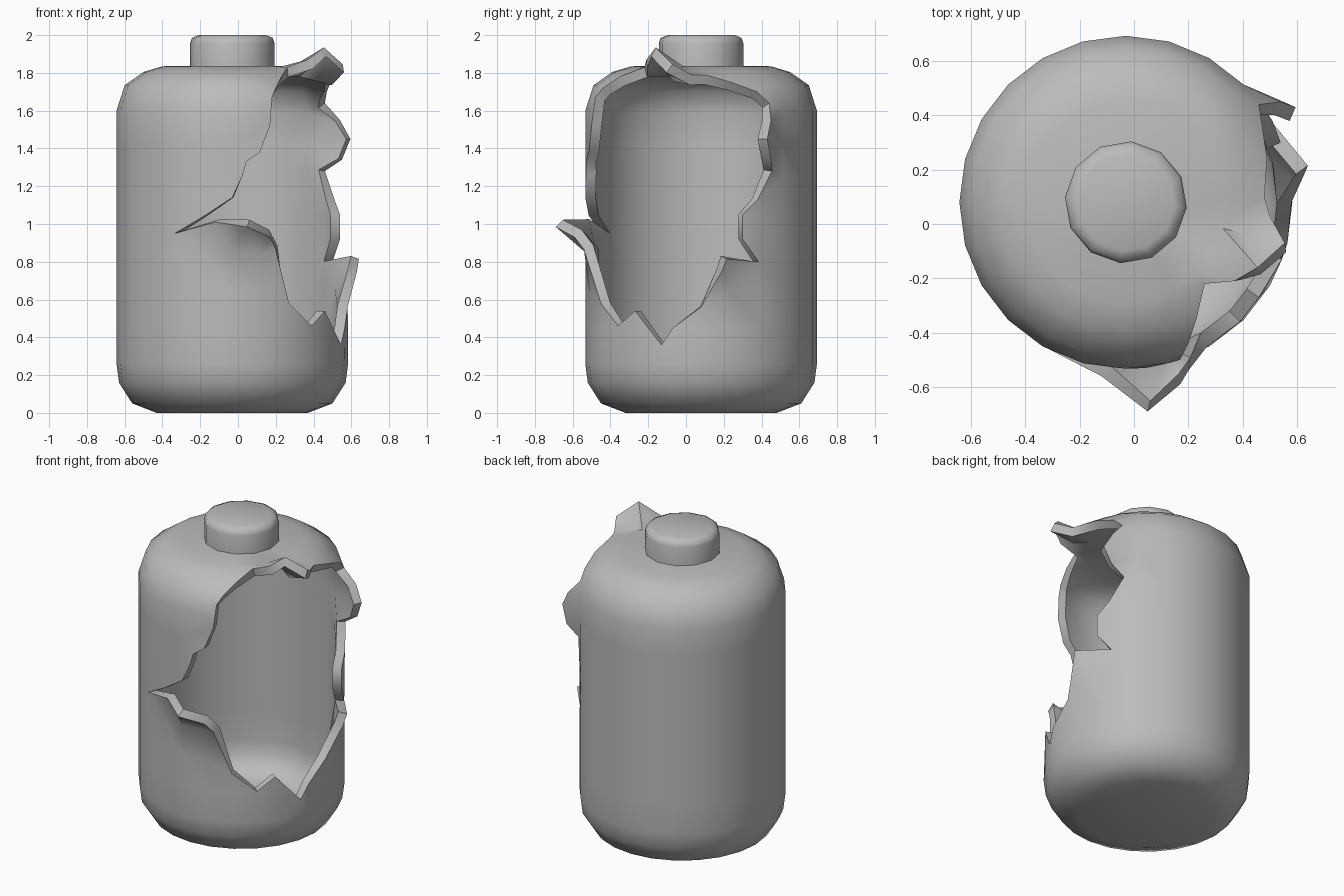
import bpy, bmesh
from math import radians, atan2, hypot, cos, sin
from mathutils import Vector
from mathutils.geometry import delaunay_2d_cdt, intersect_point_line

cube = bpy.data.objects.get("Cube")
if cube:
    bpy.data.objects.remove(cube)

AXIS = Vector((-0.03, 0.08, 0))
R = 0.613
SIDES = 24

grey = bpy.data.materials.new("plain_grey")
grey.use_nodes = True
grey.diffuse_color = (0.5, 0.5, 0.5, 1)
grey.node_tree.nodes["Principled BSDF"].inputs["Base Color"].default_value = grey.diffuse_color

# Tank half profile (radius, height), bottom pole to top pole
profile = [Vector(p) for p in (
    (0, 0), (0.4, 0), (0.53, 0.05), (0.6, 0.16), (R, 0.26), (R, 0.45), (R, 0.65), (R, 0.85),
    (R, 1.05), (R, 1.25), (R, 1.43), (R, 1.6), (0.57, 1.735), (0.47, 1.805), (0.37, 1.835), (0, 1.84))]
lengths = [0.0]
for a, b in zip(profile, profile[1:]):
    lengths.append(lengths[-1] + (b - a).length)

# Torn edge: up the front, over the shoulder, down the side, back along the bottom
tear = [Vector(p) for p in (
    (-.335, -.45, .95), (-.175, -.515, 1.045), (-.03, -.533, 1.14), (.025, -.53, 1.26),
    (.045, -.53, 1.33), (.115, -.515, 1.38), (.17, -.5, 1.52), (.18, -.48, 1.67),
    (.2, -.44, 1.72), (.23, -.35, 1.78), (.26, -.22, 1.83), (.37, -.21, 1.87),
    (.455, -.16, 1.935), (.555, -.07, 1.845), (.5, .03, 1.79), (.48, .1, 1.79),
    (.49, .24, 1.75), (.47, .375, 1.7), (.46, .44, 1.64), (.54, .45, 1.55),
    (.595, .43, 1.45), (.55, .45, 1.34), (.46, .455, 1.28), (.51, .38, 1.13),
    (.54, .3, 1.05), (.54, .3, .92), (.5, .385, .8), (.64, .215, .815),
    (.63, .19, .75), (.58, .08, .56), (.565, -.07, .45), (.545, -.13, .36),
    (.46, -.27, .54), (.39, -.36, .46), (.27, -.45, .58), (.2, -.54, .865),
    (.17, -.59, .93), (.05, -.69, .985), (-.12, -.56, 1.01))]


def closest(p, a, b):
    point, t = intersect_point_line(p, a, b)
    t = min(max(t, 0), 1)
    return (Vector(p) - a.lerp(b, t)).length, t


def unwrap(p):
    """Position in space to flat (around, along profile)."""
    d = p - AXIS
    rz = Vector((hypot(d.x, d.y), d.z))
    best = min((*closest(rz, profile[i], profile[i + 1]), i) for i in range(len(profile) - 1))
    _, t, i = best
    return Vector((atan2(d.y, d.x) * R, lengths[i] + t * (lengths[i + 1] - lengths[i])))


def wrap(q):
    """Flat (around, along profile) to a point on the tank."""
    i = max(k for k in range(len(profile) - 1) if lengths[k] <= q.y + 1e-5)
    r, z = profile[i].lerp(profile[i + 1], (q.y - lengths[i]) / (lengths[i + 1] - lengths[i]))
    return AXIS + Vector((r * cos(q.x / R), r * sin(q.x / R), z))


outline = [unwrap(p) for p in tear]
pairs = list(zip(outline, outline[1:] + outline[:1]))


def in_hole(q):
    hit = False
    for a, b in pairs:
        if (a.y > q.y) != (b.y > q.y) and q.x < a.x + (q.y - a.y) * (b.x - a.x) / (b.y - a.y):
            hit = not hit
    return hit


def finish(bm, name):
    mesh = bpy.data.meshes.new(name)
    bm.to_mesh(mesh)
    bm.free()
    ob = bpy.data.objects.new(name, mesh)
    bpy.context.collection.objects.link(ob)
    mesh.materials.append(grey)
    bpy.ops.object.select_all(action='DESELECT')
    ob.select_set(True)
    bpy.context.view_layer.objects.active = ob
    return ob


# Tank wall: flat grid with the hole outline, wrapped round the axis
grid = [Vector((radians(135 - 360 * k / SIDES) * R, s)) for k in range(SIDES + 1) for s in lengths]
grid = [q for q in grid if not in_hole(q) and min(closest(q, a, b)[0] for a, b in pairs) > 0.045]
n = len(outline)
flat, _, faces, source, _, _ = delaunay_2d_cdt(
    outline + grid, [(i, (i + 1) % n) for i in range(n)], [], 0, 1e-5)

bm = bmesh.new()
verts = []
for q, src in zip(flat, source):
    verts.append(bm.verts.new(tear[src[0]] if src and src[0] < n else wrap(q)))
for f in faces:
    if not in_hole(sum((flat[i] for i in f), Vector((0, 0))) / len(f)):
        bm.faces.new([verts[i] for i in f])
bmesh.ops.remove_doubles(bm, verts=bm.verts, dist=1e-4)
bmesh.ops.dissolve_degenerate(bm, edges=bm.edges, dist=1e-4)
bmesh.ops.delete(bm, geom=[v for v in bm.verts if not v.link_faces], context='VERTS')
bmesh.ops.recalc_face_normals(bm, faces=bm.faces)
lowest = min(bm.faces, key=lambda f: f.calc_center_median().z)
if lowest.normal.z > 0:
    bmesh.ops.reverse_faces(bm, faces=bm.faces)
tank = finish(bm, "torn_tank")
solid = tank.modifiers.new("wall_thickness", 'SOLIDIFY')
solid.thickness = 0.055
solid.offset = -1
bpy.ops.object.modifier_apply(modifier=solid.name)
bpy.ops.object.shade_smooth_by_angle(angle=radians(48))

# Cap: twelve-sided plug with a bevelled top
bm = bmesh.new()
rings = []
for r, z in ((0.225, 1.8), (0.225, 1.955), (0.215, 1.985), (0.18, 2.0)):
    angles = [radians(85 + 30 * k) for k in range(12)]
    rings.append([bm.verts.new(AXIS + Vector((r * cos(a), r * sin(a), z))) for a in angles])
for low, high in zip(rings, rings[1:]):
    for k in range(12):
        j = (k + 1) % 12
        bm.faces.new((low[k], low[j], high[j], high[k]))
bm.faces.new(rings[-1])
bm.faces.new(rings[0][::-1])
finish(bm, "cap")
bpy.ops.object.shade_smooth_by_angle(angle=radians(50))
